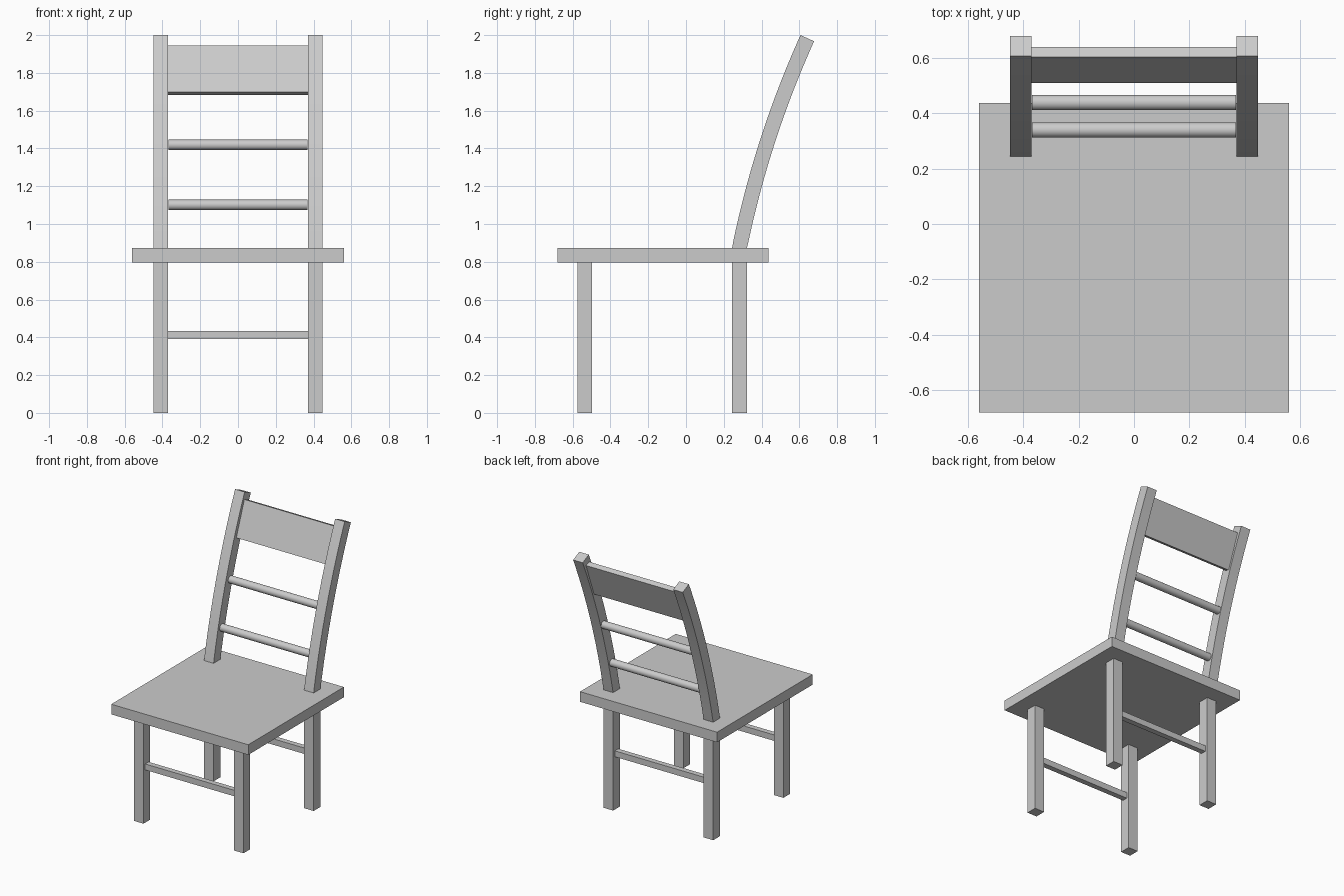
import bpy, bmesh, math
from mathutils import Vector

if "Cube" in bpy.data.objects:
    bpy.data.objects.remove(bpy.data.objects["Cube"])

grey = bpy.data.materials.new("grey")
grey.diffuse_color = (0.6, 0.6, 0.6, 1)
grey.use_nodes = True
grey.node_tree.nodes["Principled BSDF"].inputs["Base Color"].default_value = grey.diffuse_color


def prism(name, profile, x0, x1):
    """Extrude a closed (y, z) outline along x."""
    bm = bmesh.new()
    a = [bm.verts.new((x0, y, z)) for y, z in profile]
    b = [bm.verts.new((x1, y, z)) for y, z in profile]
    bm.faces.new(a)
    bm.faces.new(b)
    n = len(profile)
    for i in range(n):
        j = (i + 1) % n
        bm.faces.new((a[i], a[j], b[j], b[i]))
    bmesh.ops.recalc_face_normals(bm, faces=bm.faces)
    mesh = bpy.data.meshes.new(name)
    bm.to_mesh(mesh)
    bm.free()
    mesh.materials.append(grey)
    ob = bpy.data.objects.new(name, mesh)
    bpy.context.collection.objects.link(ob)
    return ob


def smooth(ob):
    bpy.ops.object.select_all(action='DESELECT')
    bpy.context.view_layer.objects.active = ob
    ob.select_set(True)
    bpy.ops.object.shade_smooth_by_angle(angle=math.radians(30))


def rect(y0, y1, z0, z1):
    return [(y0, z0), (y1, z0), (y1, z1), (y0, z1)]


SEAT_TOP = 0.872
INNER, OUTER = 0.37, 0.448

# Seat slab
prism("seat", rect(-0.68, 0.437, 0.797, SEAT_TOP), -0.56, 0.56)

# Curved back post outline: an arc leaning backwards, cut level at the seat
R, T0, T1, HALF, N = 5.24, math.radians(11.5), math.radians(24.3), 0.0395, 24
front, back = [], []
for i in range(N + 1):
    t = T0 + (T1 - T0) * i / N
    y = 0.283 + R * (math.cos(T0) - math.cos(t))
    z = SEAT_TOP + R * (math.sin(t) - math.sin(T0))
    front.append((y - HALF * math.cos(t), z + HALF * math.sin(t)))
    back.append((y + HALF * math.cos(t), z - HALF * math.sin(t)))
front[0] = (0.2435, SEAT_TOP)
back[0] = (0.3225, SEAT_TOP)
post = front + back[::-1]

# Legs and posts, mirrored left and right
for side, s in (("left", -1), ("right", 1)):
    x0, x1 = sorted((s * INNER, s * OUTER))
    prism("front_leg_" + side, rect(-0.575, -0.497, 0, 0.797), x0, x1)
    prism("back_leg_" + side, rect(0.243, 0.322, 0, 0.797), x0, x1)
    smooth(prism("back_post_" + side, post, x0, x1))

# Square stretchers between the legs
for name, y in (("front_stretcher", -0.536), ("back_stretcher", 0.2825)):
    prism(name, rect(y - 0.02, y + 0.02, 0.39, 0.434), -INNER, INNER)

# Tilted top panel of the backrest
prism("back_panel", [(0.509, 1.698), (0.545, 1.684),
                     (0.639, 1.932), (0.603, 1.946)], -INNER, INNER)

# Round rungs of the backrest
for name, y, z in (("lower_rung", 0.339, 1.101), ("upper_rung", 0.438, 1.419)):
    ring = [(y + 0.0275 * math.cos(k * math.tau / 32),
             z + 0.0275 * math.sin(k * math.tau / 32)) for k in range(32)]
    smooth(prism(name, ring, -0.368, 0.368))
